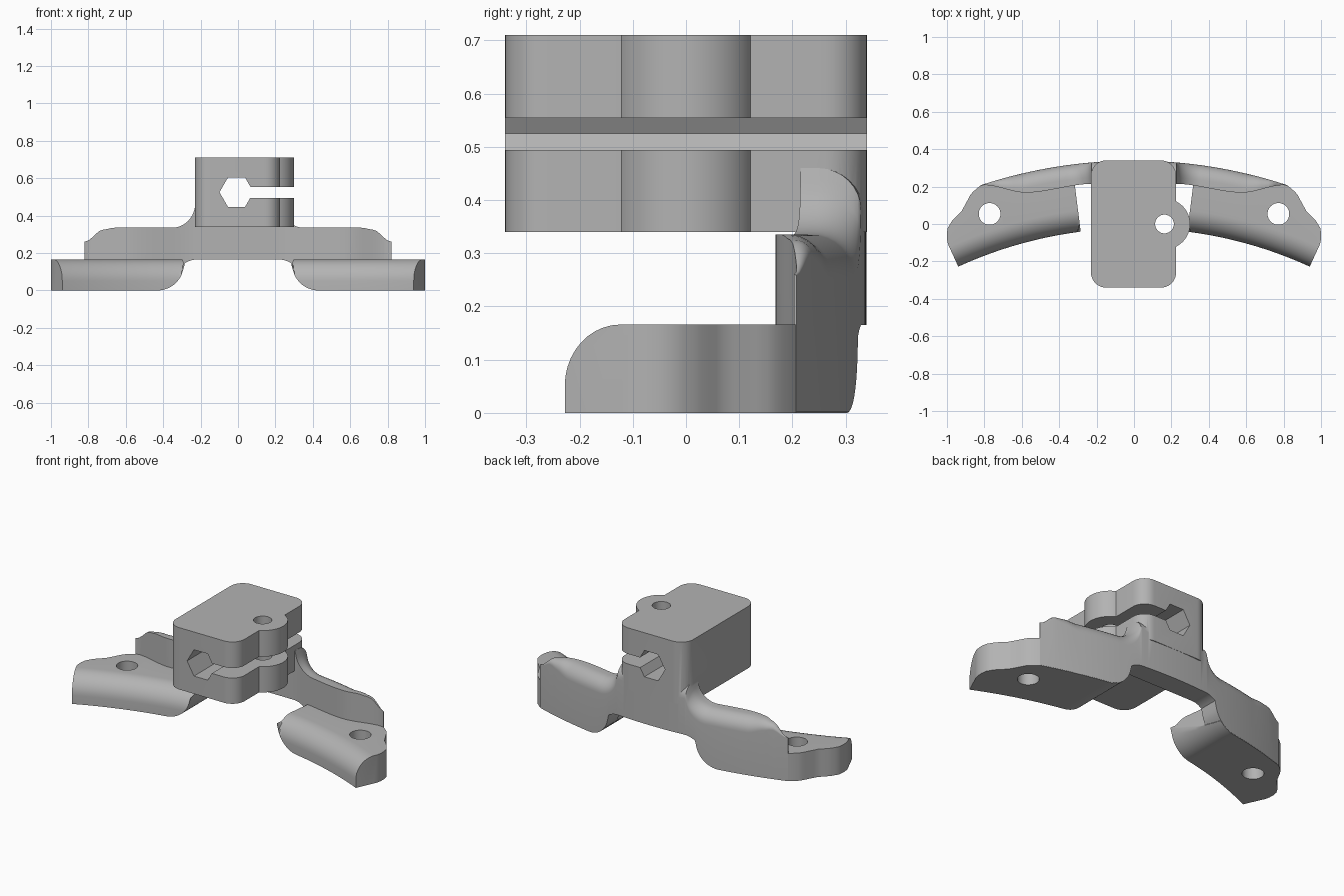
import bpy, bmesh
from math import sin, cos, pi, sqrt, radians, asin

if "Cube" in bpy.data.objects:
    bpy.data.objects.remove(bpy.data.objects["Cube"])

grey = bpy.data.materials.new("plain grey")
grey.use_nodes = True
COLOUR = (0.45, 0.45, 0.45, 1)
grey.diffuse_color = COLOUR
grey.node_tree.nodes["Principled BSDF"].inputs["Base Color"].default_value = COLOUR

CY = -2.28            # shared centre of the plan arcs
R_OUT, R_IN = 2.619, 2.257


def make(name, bm):
    bmesh.ops.recalc_face_normals(bm, faces=bm.faces)
    me = bpy.data.meshes.new(name)
    bm.to_mesh(me)
    bm.free()
    ob = bpy.data.objects.new(name, me)
    bpy.context.collection.objects.link(ob)
    me.materials.append(grey)
    return ob


def loft(name, sections):
    """Skin a row of equal-length closed sections and cap both ends."""
    bm = bmesh.new()
    rings = [[bm.verts.new(p) for p in s] for s in sections]
    for a, b in zip(rings, rings[1:]):
        for i in range(len(a)):
            j = (i + 1) % len(a)
            bm.faces.new((a[i], a[j], b[j], b[i]))
    bm.faces.new(rings[0])
    bm.faces.new(rings[-1])
    return make(name, bm)


def prism(name, pts, lo, hi, axis="z"):
    place = (lambda p, d: (p[0], p[1], d)) if axis == "z" else (lambda p, d: (p[0], d, p[1]))
    return loft(name, [[place(p, d) for p in pts] for d in (lo, hi)])


def circle(x, y, r, n=48, start=0.0, sweep=2 * pi):
    closed = abs(sweep - 2 * pi) < 1e-6
    return [(x + r * cos(start + sweep * i / (n if closed else n - 1)),
             y + r * sin(start + sweep * i / (n if closed else n - 1))) for i in range(n)]


def boolean(ob, other, op):
    m = ob.modifiers.new(op, "BOOLEAN")
    m.operation, m.object, m.solver = op, other, "EXACT"
    bpy.context.view_layer.objects.active = ob
    bpy.ops.object.modifier_apply(modifier=m.name)
    bpy.data.objects.remove(other)


def interp(x, table):
    """Smooth interpolation between table rows."""
    for (x0, y0), (x1, y1) in zip(table, table[1:]):
        if x <= x1:
            t = max(0, (x - x0) / (x1 - x0))
            return y0 + (y1 - y0) * t * t * (3 - 2 * t)
    return table[-1][1]


def underside(x):
    """Rounded inner heel of each foot."""
    d = min(0.14, max(0, 0.43 - abs(x)))
    return 0.14 - sqrt(0.14 ** 2 - d * d)


# Arched bridge: a curved wall with a rounded back edge, flaring up to the clamp
def bridge_section(x):
    a = abs(x)
    if a < 0.355:
        top = 0.46 - sqrt(max(0, 0.125 ** 2 - (0.355 - max(a, 0.23)) ** 2))
    else:
        top = interp(a, [(0.355, 0.335), (0.66, 0.335), (0.72, 0.325), (0.82, 0.26)])
    if a < 0.292:
        low = 0.165 - 0.025 * max(0, (a - 0.22) / 0.072) ** 2
    else:
        low = underside(a) + 0.002
    back = sqrt(R_OUT ** 2 - x * x) + CY
    front = interp(a, [(0.22, 0.215), (0.58, 0.168), (0.8, 0.208), (0.82, 0.204)])
    front = min(front, back - 0.004)
    r = min(0.08, 0.8 * (back - front))
    arc = [(x, back - r + r * cos(t), top - r + r * sin(t))
           for t in (pi / 2 * i / 8 for i in range(9))]
    return [(x, front, low), (x, back, low)] + arc + [(x, front, top)]


steps = [i / 100 for i in range(0, 22, 3)] + [0.22 + 0.006 * i for i in range(36)]
steps += [0.44 + 0.02 * i for i in range(20)]
xs = sorted({round(s * x, 4) for x in steps for s in (-1, 1)})
body = loft("clamp_bracket", [bridge_section(x) for x in xs])

# Feet: concentric pads with a rounded front top edge and a notched outer corner
NOTCH = [(18.3, 2.618), (19.6, 2.594), (20.6, 2.554), (21.4, 2.524),
         (22.9, 2.496), (24.0, 2.462), (24.45, 2.416), (24.6, 2.39)]


def outer_radius(deg):
    for (a, ra), (b, rb) in zip(NOTCH, NOTCH[1:]):
        if a <= deg <= b:
            return ra + (rb - ra) * (deg - a) / (b - a)
    return NOTCH[0][1] if deg < 20 else NOTCH[-1][1]


def foot_section(deg, side):
    t, ro, f = radians(deg), outer_radius(deg), 0.115
    rz = [(ro, 0.166), (ro, 0)]
    rz += [(R_IN + (ro - R_IN) * k / 6, 0) for k in range(5, -1, -1)]
    rz += [(R_IN + f - f * cos(a), 0.166 - f + f * sin(a))
           for a in (pi / 2 * i / 10 for i in range(11))]
    pts = []
    for r, z in rz:
        x = r * sin(t)
        pts.append((side * x, CY + r * cos(t), max(z, underside(x))))
    return pts


angles = [7.25 + 0.2 * i for i in range(18)] + [11 + 0.4 * i for i in range(34)] + [24.45, 24.6]
for side in (1, -1):
    foot = loft("foot", [foot_section(d, side) for d in angles])
    boolean(body, foot, "UNION")

# Clamp block with rounded corners, plus the screw ear
corners = []
for cx, cy, start in ((0.145, 0.26, 0), (-0.15, 0.26, 1), (-0.15, -0.26, 2), (0.145, -0.26, 3)):
    corners += circle(cx, cy, 0.08, 10, start * pi / 2, pi / 2)
block = prism("block", corners, 0.34, 0.71)
boolean(block, prism("ear", circle(0.165, 0, 0.135, 64), 0.34, 0.71), "UNION")
boolean(body, block, "UNION")

# Openings: hexagonal bore, clamping slot, screw hole and foot holes
hexagon = circle(-0.008, 0.525, 0.091, 6)
boolean(body, prism("bore", hexagon, -0.6, 0.6, "y"), "DIFFERENCE")
slot = [(0, 0.494), (0.5, 0.494), (0.5, 0.554), (0, 0.554)]
boolean(body, prism("slot", slot, -0.6, 0.6, "y"), "DIFFERENCE")
boolean(body, prism("screw_hole", circle(0.163, 0, 0.05), 0.2, 0.9), "DIFFERENCE")
for side in (1, -1):
    boolean(body, prism("foot_hole", circle(side * 0.772, 0.054, 0.058), -0.2, 0.5), "DIFFERENCE")

# Smooth shading with crisp edges
bpy.ops.object.select_all(action="DESELECT")
body.select_set(True)
bpy.context.view_layer.objects.active = body
bpy.ops.object.shade_smooth_by_angle(angle=radians(30))
